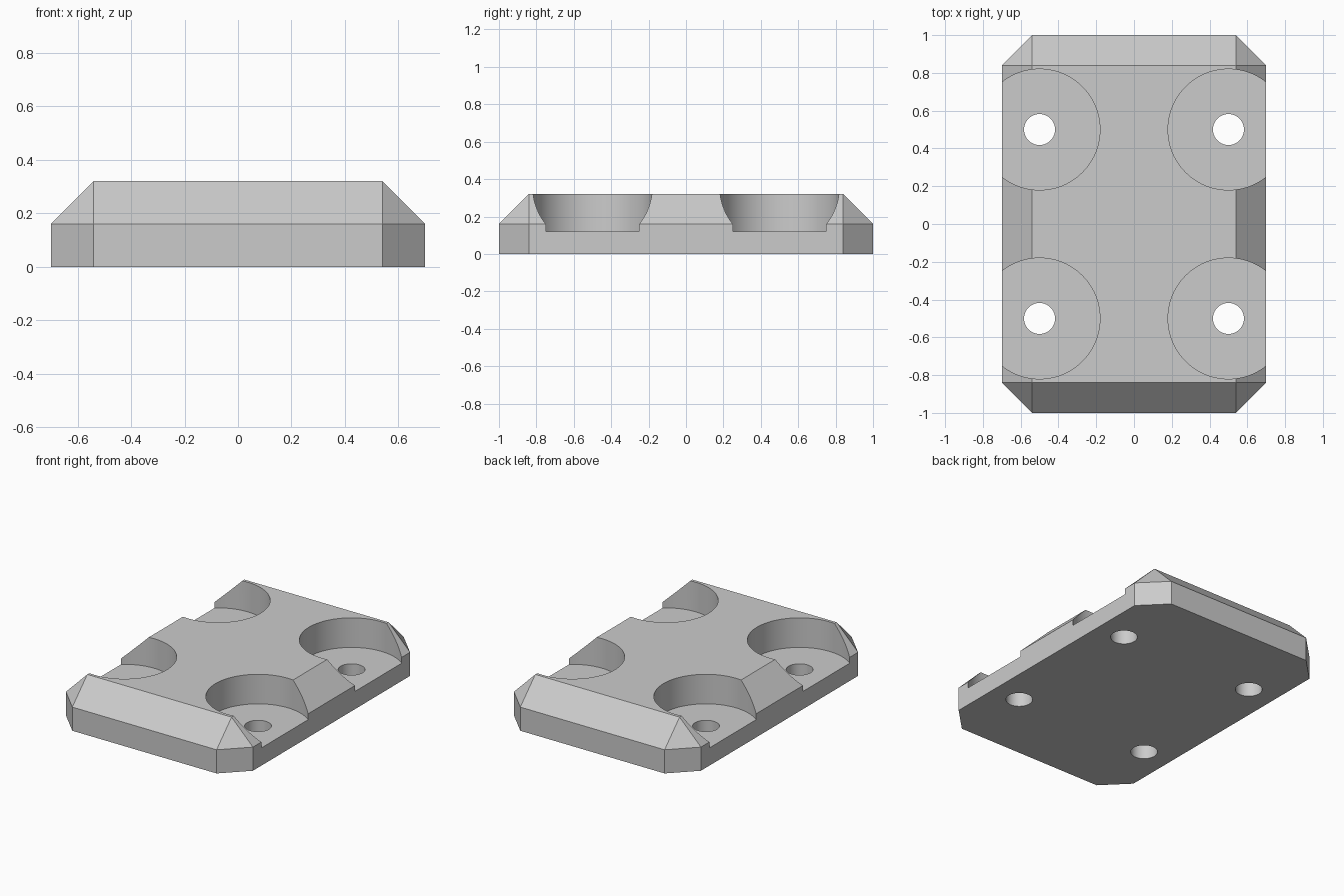
import bpy
import bmesh

cube = bpy.data.objects.get("Cube")
if cube:
    bpy.data.objects.remove(cube, do_unlink=True)

HALF_X, HALF_Y, HEIGHT, CHAMFER = 0.70, 1.0, 0.32, 0.16
SPACING = 0.5  # hole centres in x and y

# Single grey material
grey = bpy.data.materials.new("light_grey")
grey.use_nodes = True
colour = (0.6, 0.6, 0.6, 1)
grey.diffuse_color = colour
grey.node_tree.nodes["Principled BSDF"].inputs["Base Color"].default_value = colour


def add_object(name, bm):
    bmesh.ops.recalc_face_normals(bm, faces=bm.faces)
    mesh = bpy.data.meshes.new(name)
    bm.to_mesh(mesh)
    bm.free()
    mesh.materials.append(grey)
    obj = bpy.data.objects.new(name, mesh)
    bpy.context.collection.objects.link(obj)
    return obj


def drill(target, name, x, y, radius, bottom, top):
    """Cut a vertical round hole out of the target."""
    bm = bmesh.new()
    bmesh.ops.create_cone(bm, cap_ends=True, segments=96, radius1=radius,
                          radius2=radius, depth=top - bottom)
    bmesh.ops.translate(bm, verts=bm.verts, vec=(x, y, (top + bottom) / 2))
    cutter = add_object(name, bm)
    cutter.hide_render = True
    mod = target.modifiers.new(name, "BOOLEAN")
    mod.operation = "DIFFERENCE"
    mod.solver = "EXACT"
    mod.object = cutter
    bpy.context.view_layer.objects.active = target
    bpy.ops.object.modifier_apply(modifier=mod.name)
    bpy.data.objects.remove(cutter, do_unlink=True)


# Plate: clipped-corner slab with a bevelled upper half
bm = bmesh.new()
inner_x, inner_y = HALF_X - CHAMFER, HALF_Y - CHAMFER
for sx in (-1, 1):
    for sy in (-1, 1):
        for z in (0, HEIGHT - CHAMFER):
            bm.verts.new((sx * HALF_X, sy * inner_y, z))
            bm.verts.new((sx * inner_x, sy * HALF_Y, z))
        bm.verts.new((sx * inner_x, sy * inner_y, HEIGHT))
bmesh.ops.convex_hull(bm, input=bm.verts)
bmesh.ops.dissolve_limit(bm, angle_limit=0.01, verts=bm.verts, edges=bm.edges)
plate = add_object("mounting_plate", bm)

# Wide recesses open to the sides, each with a through hole
for sx in (-1, 1):
    for sy in (-1, 1):
        x, y = sx * SPACING, sy * SPACING
        drill(plate, "recess_cutter", x, y, 0.32, 0.12, 0.5)
        drill(plate, "bolt_hole_cutter", x, y, 0.082, -0.1, 0.5)

# Smooth round walls, crisp edges
bpy.ops.object.select_all(action="DESELECT")
plate.select_set(True)
bpy.context.view_layer.objects.active = plate
bpy.ops.object.shade_smooth_by_angle(angle=0.35)
